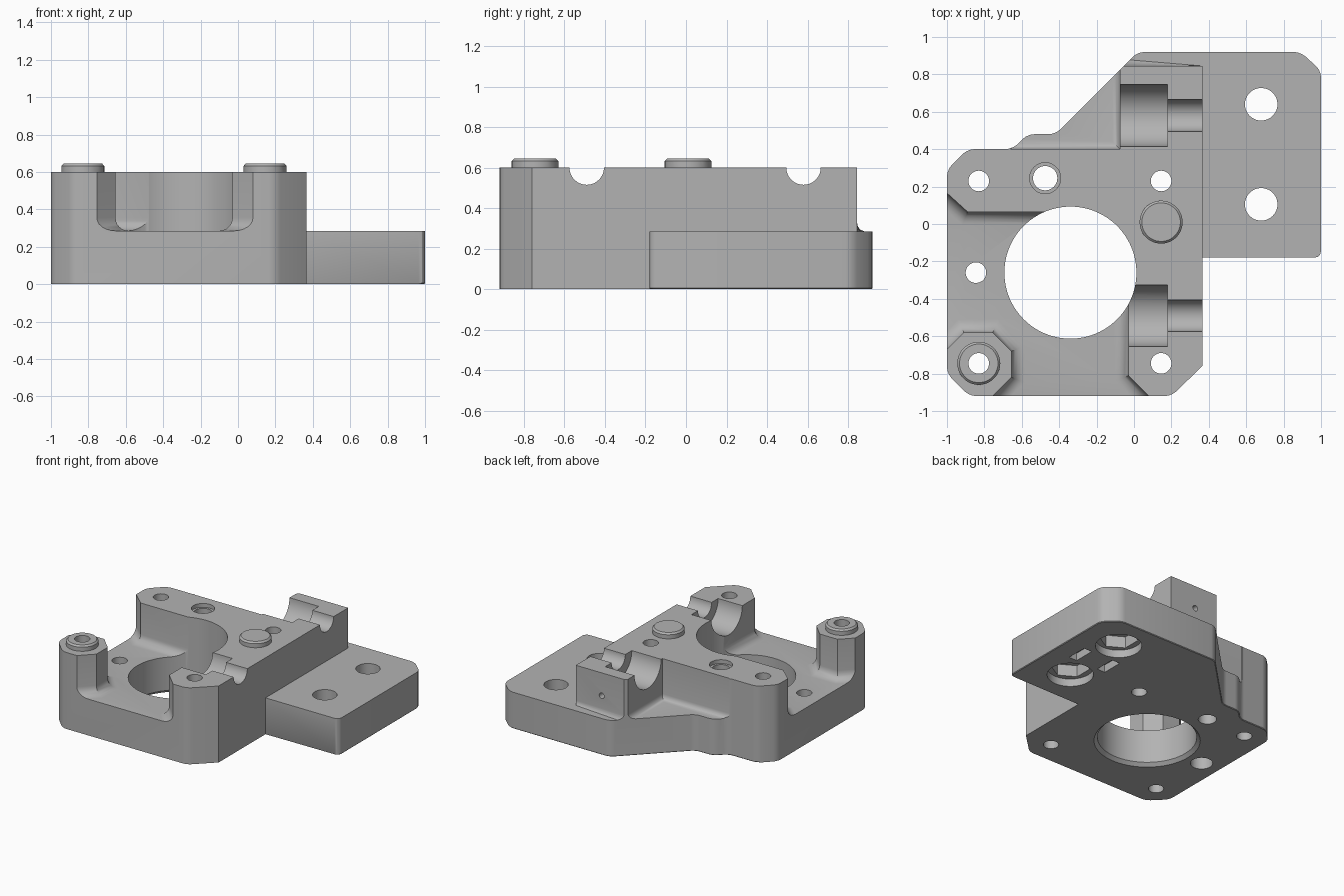
import bpy, bmesh, math
from mathutils import Matrix, Vector

if "Cube" in bpy.data.objects:
    bpy.data.objects.remove(bpy.data.objects["Cube"], do_unlink=True)

grey = bpy.data.materials.new("plain grey")
grey.use_nodes = True
colour = (0.45, 0.45, 0.45, 1)
grey.diffuse_color = colour
grey.node_tree.nodes["Principled BSDF"].inputs["Base Color"].default_value = colour


def finish(bm, name):
    bmesh.ops.recalc_face_normals(bm, faces=bm.faces)
    mesh = bpy.data.meshes.new(name)
    bm.to_mesh(mesh)
    bm.free()
    mesh.materials.append(grey)
    ob = bpy.data.objects.new(name, mesh)
    bpy.context.collection.objects.link(ob)
    return ob


def bevel(bm, edges, size, segments, profile=0.5):
    bmesh.ops.bevel(bm, geom=edges, offset=size, segments=segments,
                    profile=profile, affect='EDGES', clamp_overlap=True)


def middle(edge):
    return (edge.verts[0].co + edge.verts[1].co) / 2


def prism(outline, low, high):
    bm = bmesh.new()
    base = bm.faces.new([bm.verts.new((x, y, low)) for x, y in outline])
    top = bmesh.ops.extrude_face_region(bm, geom=[base])["geom"]
    bmesh.ops.translate(bm, vec=(0, 0, high - low),
                        verts=[v for v in top if isinstance(v, bmesh.types.BMVert)])
    bmesh.ops.recalc_face_normals(bm, faces=bm.faces)
    return bm


def rim(bm, z, rule=lambda m: True):
    return [e for e in bm.edges
            if all(abs(v.co.z - z) < 1e-4 for v in e.verts) and rule(middle(e))]


def cylinder(name, start, end, r1, r2=None, sides=48):
    start, end = Vector(start), Vector(end)
    axis = end - start
    bm = bmesh.new()
    turn = axis.to_track_quat('Z', 'Y').to_matrix().to_4x4()
    bmesh.ops.create_cone(bm, cap_ends=True, segments=sides, radius1=r1,
                          radius2=r1 if r2 is None else r2, depth=axis.length,
                          matrix=Matrix.Translation((start + end) / 2) @ turn)
    return finish(bm, name)


def combine(target, tool, operation='DIFFERENCE'):
    mod = target.modifiers.new("combine", 'BOOLEAN')
    mod.operation = operation
    mod.solver = 'EXACT'
    mod.object = tool
    bpy.context.view_layer.objects.active = target
    bpy.ops.object.modifier_apply(modifier=mod.name)
    bpy.data.objects.remove(tool, do_unlink=True)


def bore(x, y, radius, low=-0.1, high=0.8, sides=48):
    combine(body, cylinder("cutter", (x, y, low), (x, y, high), radius, sides=sides))


FLOOR, TOP = 0.285, 0.6

# Full-height bracket outline, corners softened and lower rim chamfered
outline = [(-1, -0.8), (-0.88, -0.92), (0.2, -0.92), (0.365, -0.76), (0.365, -0.18),
           (1, -0.18), (1, 0.82), (0.89, 0.92), (0.02, 0.92), (-0.42, 0.48),
           (-0.57, 0.48), (-0.65, 0.4), (-0.89, 0.4), (-1, 0.29)]
bm = prism(outline, 0, TOP)
uprights = [e for e in bm.edges if abs(e.verts[0].co.z - e.verts[1].co.z) > 0.1
            and abs(e.verts[0].co.x - 0.365) > 0.01]
bevel(bm, uprights, 0.035, 3)
bevel(bm, rim(bm, 0, lambda m: m.y > 0.39 or m.x > 0.366), 0.03, 1)
body = finish(bm, "bracket_body")

# Lower mounting flange and rear ledge, with a fillet along the raised block
ledge = [(0.365, -0.18), (1.2, -0.5), (1.2, 1.2), (-0.8, 1.2), (-0.66, 0.4),
         (-0.075, 0.4), (-0.075, 0.845), (0.365, 0.845)]
bm = prism(ledge, FLOOR, 0.8)
bevel(bm, rim(bm, FLOOR, lambda m: m.x < 0.2 and m.y < 0.9), 0.04, 4)
combine(body, finish(bm, "cutter"))

# Front pocket that leaves the corner post, side column and rear wall
pocket = [(-1.2, 0.347), (-0.89, 0.065), (-0.34, 0.065), (-0.34, -0.26),
          (-0.03, -0.26), (-0.03, -0.81), (0.28, -1.12), (-0.955, -1.12),
          (-0.655, -0.82), (-0.655, -0.68), (-0.755, -0.58), (-0.91, -0.58),
          (-1.2, -0.87)]
bm = prism(pocket, FLOOR, 0.8)
bevel(bm, rim(bm, FLOOR), 0.07, 6)
combine(body, finish(bm, "cutter"))

# Large motor opening with a chamfered lower edge
bore(-0.34, -0.26, 0.353, sides=96)
combine(body, cylinder("cutter", (-0.34, -0.26, -0.02), (-0.34, -0.26, 0.025),
                       0.398, 0.353, 96))

# Stepped half-round grooves for screws
for y, start in ((-0.49, -0.08), (0.58, -0.2)):
    combine(body, cylinder("cutter", (start, y, TOP), (0.18, y, TOP), 0.165, sides=64))
    combine(body, cylinder("cutter", (0.1, y, TOP), (0.5, y, TOP), 0.085))

# Raised round bosses
for x, y in ((-0.83, -0.745), (0.145, 0.01)):
    boss = cylinder("boss", (x, y, 0.55), (x, y, 0.632), 0.115)
    combine(body, boss, 'UNION')
    combine(body, cylinder("boss_rim", (x, y, 0.632), (x, y, 0.645), 0.115, 0.103), 'UNION')

# Vertical screw holes
for x, y in ((-0.83, -0.745), (-0.83, 0.23), (0.145, 0.23), (0.145, -0.745), (-0.845, -0.26)):
    bore(x, y, 0.055)
bore(-0.845, -0.26, 0.08, high=0.1)
bore(-0.475, 0.245, 0.065)
bore(-0.475, 0.245, 0.083, low=0.57)

# Flange holes with round and hexagonal recesses underneath
for y in (0.64, 0.105):
    bore(0.68, y, 0.087)
    bore(0.68, y, 0.165, high=0.06)
    bore(0.68, y, 0.14, high=0.15, sides=6)

# Small slots below the flange
for x in (0.55, 0.81):
    slot = [(x - 0.035, 0.29), (x + 0.035, 0.29), (x + 0.035, 0.455), (x - 0.035, 0.455)]
    combine(body, finish(prism(slot, -0.1, 0.06), "cutter"))

# Pin hole in the rear face of the raised block
combine(body, cylinder("cutter", (0.14, 0.7, 0.42), (0.14, 1, 0.42), 0.022, sides=24))

bpy.ops.object.select_all(action='DESELECT')
body.select_set(True)
bpy.context.view_layer.objects.active = body
bpy.ops.object.shade_smooth_by_angle(angle=math.radians(30))
